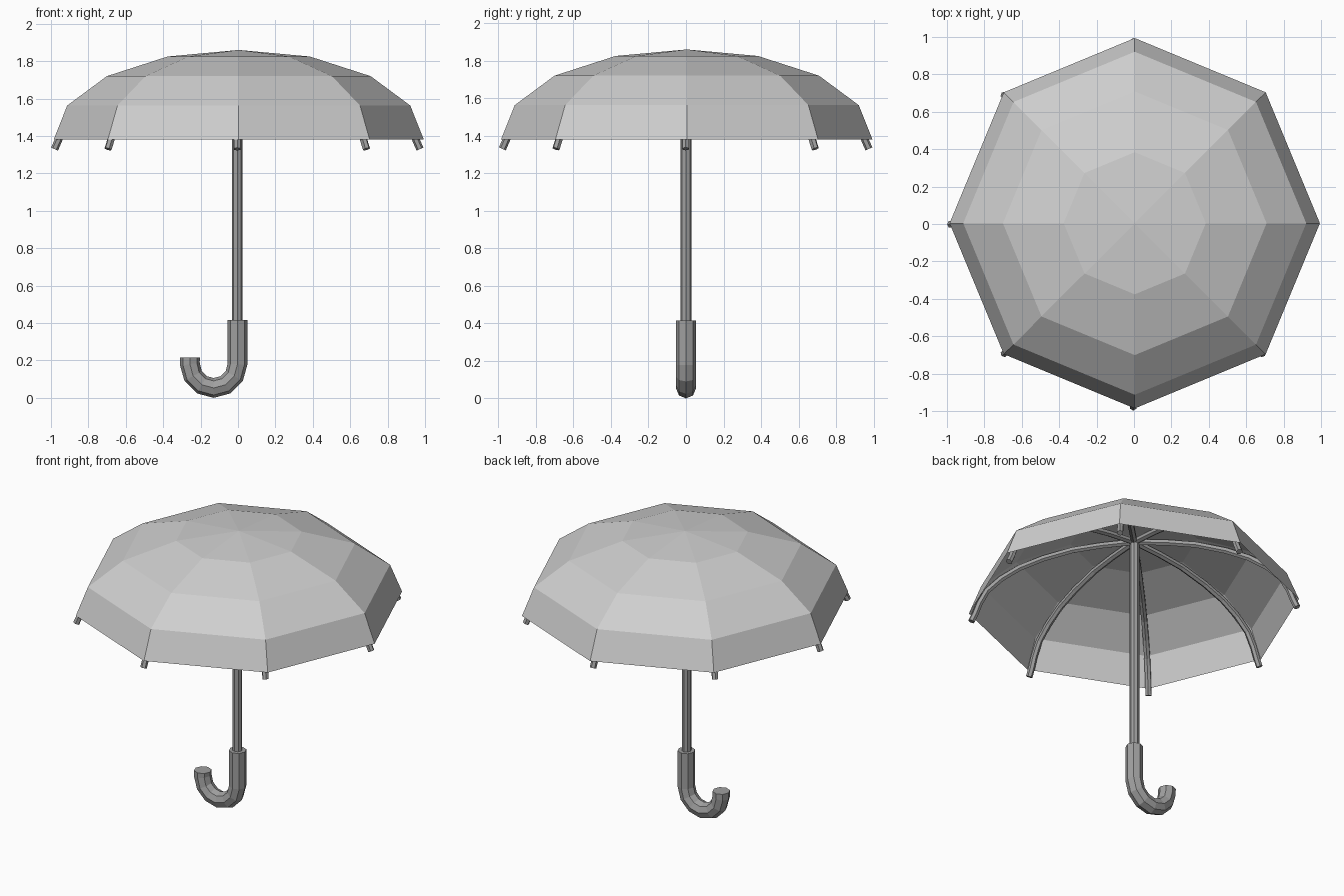
import bpy, bmesh, math
from mathutils import Vector, Matrix

if "Cube" in bpy.data.objects:
    bpy.data.objects.remove(bpy.data.objects["Cube"])


def material(name, v):
    m = bpy.data.materials.new(name)
    m.diffuse_color = (v, v, v, 1)
    m.use_nodes = True
    m.node_tree.nodes["Principled BSDF"].inputs["Base Color"].default_value = m.diffuse_color
    return m


LIGHT = material("light_grey", 0.62)
DARK = material("mid_grey", 0.35)


def finish(bm, name, mat):
    bmesh.ops.recalc_face_normals(bm, faces=bm.faces)
    me = bpy.data.meshes.new(name)
    bm.to_mesh(me)
    bm.free()
    me.materials.append(mat)
    ob = bpy.data.objects.new(name, me)
    bpy.context.collection.objects.link(ob)
    return ob


def tube(name, path, radius, mat, turn=0.0, origin=(0, 0), sides=8):
    """Sweep a polygon along a path of (x, z) points, then turn it about z."""
    pts = [Vector((x, 0, z)) for x, z in path]
    side = Vector((0, 1, 0))
    bm = bmesh.new()
    rings = []
    for i, p in enumerate(pts):
        along = (pts[min(i + 1, len(pts) - 1)] - pts[max(i - 1, 0)]).normalized()
        out = along.cross(side)
        rings.append([bm.verts.new(p + radius * (math.cos(a) * out + math.sin(a) * side))
                      for a in (math.tau * k / sides for k in range(sides))])
    for a, b in zip(rings, rings[1:]):
        for k in range(sides):
            n = (k + 1) % sides
            bm.faces.new((a[k], a[n], b[n], b[k]))
    bm.faces.new(rings[0])
    bm.faces.new(rings[-1])
    bm.transform(Matrix.Translation((*origin, 0)) @ Matrix.Rotation(turn, 4, 'Z'))
    return finish(bm, name, mat)


# Canopy: eight-sided open shell
bm = bmesh.new()
C = 0.004
apex = bm.verts.new((C, C, 1.86))
rings = []
for r, z in [(0.38, 1.825), (0.705, 1.72), (0.917, 1.563), (0.99, 1.38)]:
    rings.append([bm.verts.new((C + r * math.cos(k * math.pi / 4),
                                C + r * math.sin(k * math.pi / 4), z)) for k in range(8)])
for k in range(8):
    n = (k + 1) % 8
    bm.faces.new((apex, rings[0][k], rings[0][n]))
    for a, b in zip(rings, rings[1:]):
        bm.faces.new((a[k], b[k], b[n], a[n]))
finish(bm, "canopy", LIGHT)

# Ribs: curved rods under each canopy seam
rib = [(0, 1.83), (0.2, 1.815), (0.37, 1.792), (0.55, 1.742), (0.69, 1.685),
       (0.80, 1.615), (0.885, 1.535), (0.93, 1.45), (0.955, 1.38), (0.977, 1.33)]
for k in range(8):
    tube(f"rib_{k + 1}", rib, 0.02, DARK, k * math.pi / 4, (-0.004, -0.002), 6)

# Shaft
tube("shaft", [(-0.004, 0.3), (-0.004, 1.83)], 0.029, DARK)

# Hooked handle
R, CX, CZ = 0.127, -0.13, 0.18
hook = [(CX + R, 0.415)]
hook += [(CX + R * math.cos(t), CZ - R * math.sin(t))
         for t in (math.pi * i / 6 for i in range(7))]
hook.append((CX - R, 0.215))
tube("handle", hook, 0.053, DARK)
